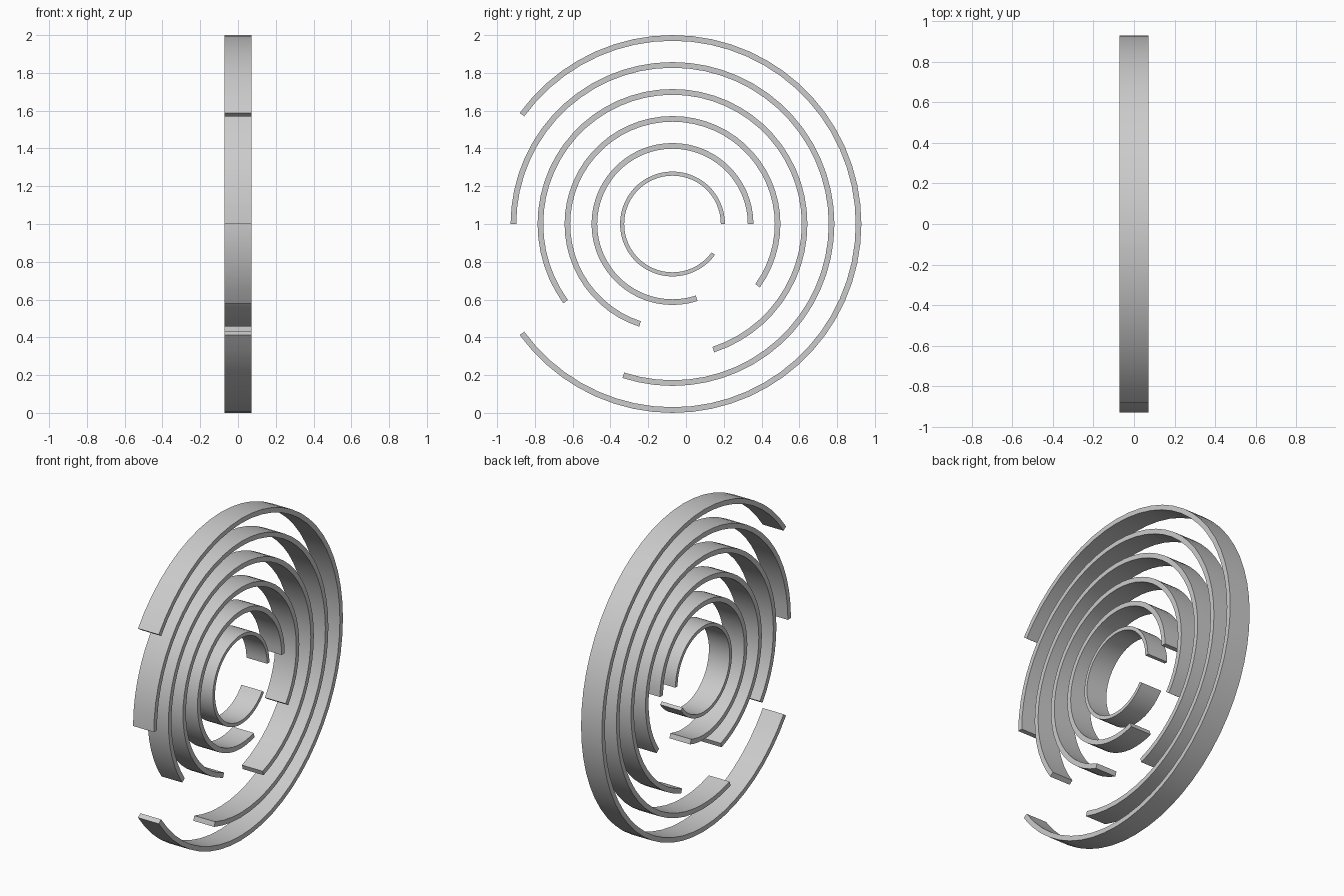
import bpy, bmesh, math

if "Cube" in bpy.data.objects:
    bpy.data.objects.remove(bpy.data.objects["Cube"])

CENTRE_Y, CENTRE_Z = -0.0715, 1.0
HALF_WIDTH = 1 / 14
STEP = 6  # degrees per facet


def open_ring(name, outer, inner, start, span):
    """Flat band bent round the x axis, open between its two ends."""
    bm = bmesh.new()
    n = span // STEP
    sections = []
    for i in range(n + 1):
        a = math.radians(start + i * STEP)
        corners = ((-1, outer), (1, outer), (1, inner), (-1, inner))
        sections.append([bm.verts.new((s * HALF_WIDTH,
                                       CENTRE_Y + r * math.cos(a),
                                       CENTRE_Z + r * math.sin(a)))
                         for s, r in corners])
    for p, q in zip(sections, sections[1:]):
        for k in range(4):
            j = (k + 1) % 4
            bm.faces.new((p[k], p[j], q[j], q[k]))
    bm.faces.new(sections[0])
    bm.faces.new(sections[-1])
    bmesh.ops.recalc_face_normals(bm, faces=bm.faces[:])
    mesh = bpy.data.meshes.new(name)
    bm.to_mesh(mesh)
    bm.free()
    obj = bpy.data.objects.new(name, mesh)
    bpy.context.collection.objects.link(obj)
    bpy.ops.object.select_all(action='DESELECT')
    obj.select_set(True)
    bpy.context.view_layer.objects.active = obj
    bpy.ops.object.shade_smooth_by_angle(angle=math.radians(30))


# Concentric rings, outermost first: start angle and sweep in degrees
arcs = [(216, 288), (252, 288), (288, 288), (324, 288), (0, 288), (0, 324)]
for i, (start, span) in enumerate(arcs):
    radius = 1 - i / 7
    inner = radius - 0.03
    # the innermost ring is thinner
    outer = radius - 0.008 if i == 5 else radius
    open_ring(f"ring_{i + 1}", outer, inner, start, span)
